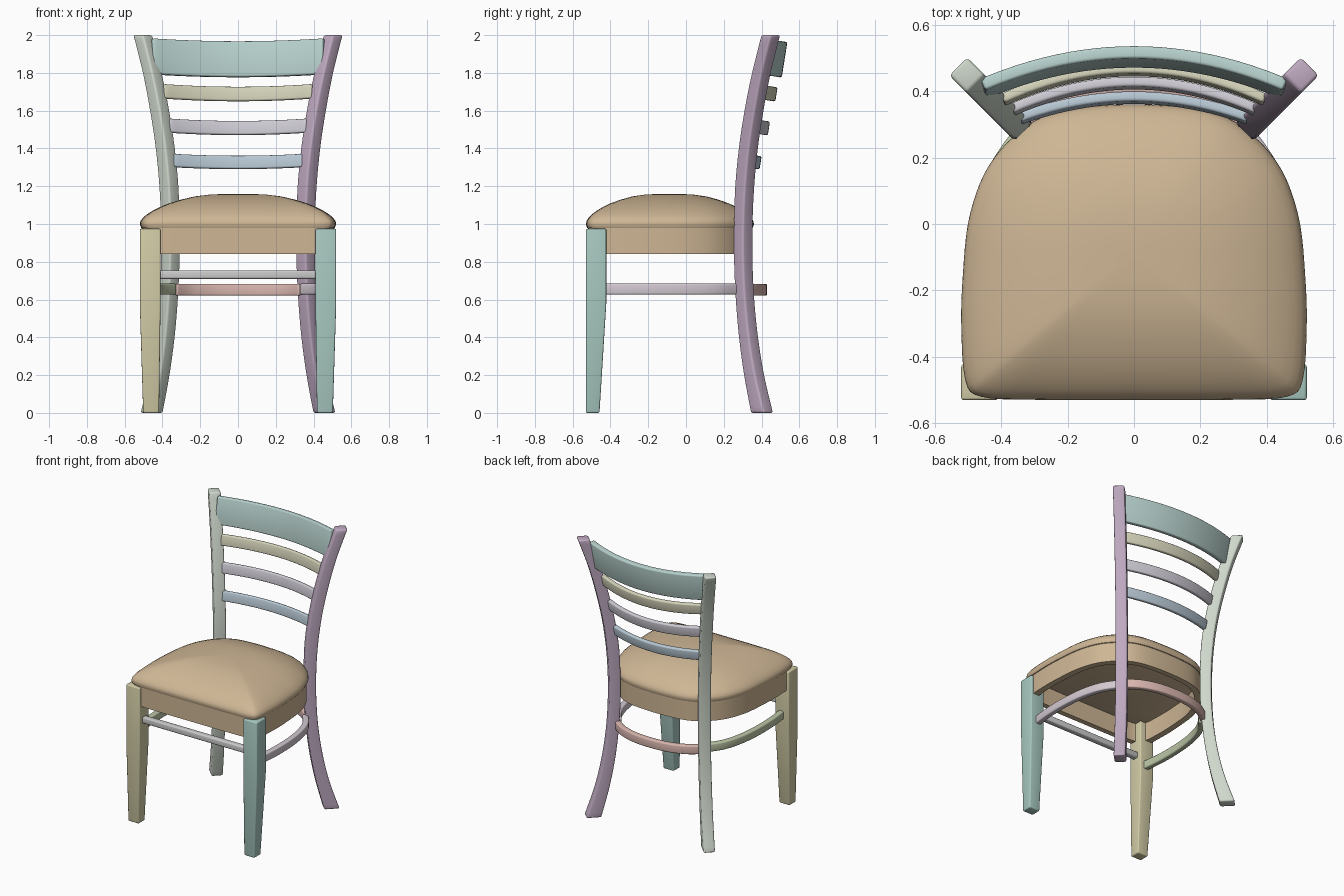
import bpy, bmesh, math
from mathutils import Vector

if "Cube" in bpy.data.objects:
    bpy.data.objects.remove(bpy.data.objects["Cube"])


def material(name, rgb):
    m = bpy.data.materials.new(name)
    m.diffuse_color = (*rgb, 1)
    m.use_nodes = True
    m.node_tree.nodes["Principled BSDF"].inputs["Base Color"].default_value = m.diffuse_color
    return m


def loft(name, rings, rgb, bevel=0.0, loop=False):
    """Skin a list of point rings; cap the ends, or join last to first."""
    bm = bmesh.new()
    rows = [[bm.verts.new(p) for p in r] for r in rings]
    n = len(rows[0])
    pairs = list(zip(rows, rows[1:])) + ([(rows[-1], rows[0])] if loop else [])
    for a, b in pairs:
        for i in range(n):
            j = (i + 1) % n
            bm.faces.new((a[i], a[j], b[j], b[i]))
    if not loop:
        bm.faces.new(rows[0])
        bm.faces.new(rows[-1])
    bmesh.ops.recalc_face_normals(bm, faces=bm.faces[:])
    if bevel:
        edges = [e for e in bm.edges if e.calc_face_angle(0) > 0.8]
        bmesh.ops.bevel(bm, geom=edges, offset=bevel, segments=3, profile=0.5,
                        affect='EDGES', clamp_overlap=True)
    me = bpy.data.meshes.new(name)
    bm.to_mesh(me)
    bm.free()
    me.materials.append(material(name, rgb))
    ob = bpy.data.objects.new(name, me)
    bpy.context.collection.objects.link(ob)
    bpy.ops.object.select_all(action='DESELECT')
    ob.select_set(True)
    bpy.context.view_layer.objects.active = ob
    bpy.ops.object.shade_smooth_by_angle(angle=math.radians(42))
    return ob


def spline(pts, steps=5, closed=False):
    """Catmull-Rom curve through points of any dimension."""
    n = len(pts)
    at = (lambda i: pts[i % n]) if closed else (lambda i: pts[min(max(i, 0), n - 1)])
    out = []
    for i in range(n if closed else n - 1):
        for k in range(steps):
            t = k / steps
            out.append(tuple(
                0.5 * (2 * b + (c - a) * t + (2 * a - 5 * b + 4 * c - d) * t * t
                       + (3 * b - a - 3 * c + d) * t ** 3)
                for a, b, c, d in zip(at(i - 1), at(i), at(i + 1), at(i + 2))))
    if not closed:
        out.append(tuple(pts[-1]))
    return out


def bar(name, path, z, height, thick, rgb, lean=0.0, pivot_y=0.0, bevel=0.009):
    """Sweep a rectangle along a flat path, then lean it backwards."""
    c, s = math.cos(lean), math.sin(lean)
    rings = []
    for i, p in enumerate(path):
        a, b = path[max(i - 1, 0)], path[min(i + 1, len(path) - 1)]
        d = Vector((b[0] - a[0], b[1] - a[1])).normalized()
        ring = []
        for u, v in ((-1, -1), (1, -1), (1, 1), (-1, 1)):
            x = p[0] - d.y * u * thick / 2
            y = p[1] + d.x * u * thick / 2 - pivot_y
            w = v * height / 2
            ring.append((x, pivot_y + y * c + w * s, z - y * s + w * c))
        rings.append(ring)
    return loft(name, rings, rgb, bevel)


def arc(xe, ye, yc, n=24):
    """Shallow bow from (-xe, ye) through (0, yc) to (xe, ye)."""
    ts = [2 * i / n - 1 for i in range(n + 1)]
    return [(xe * t, yc - (yc - ye) * t * t) for t in ts]


# Seat outline, shared by cushion and apron
half = [(0.3, -0.529), (0.46, -0.52), (0.508, -0.47), (0.52, -0.3), (0.515, -0.15),
        (0.5, 0.0), (0.465, 0.12), (0.42, 0.2), (0.36, 0.265), (0.28, 0.32), (0.17, 0.35)]
outline = spline([(0, -0.53)] + half + [(0, 0.36)] + [(-x, y) for x, y in reversed(half)],
                 4, closed=True)
CY = -0.09


def seat_ring(r, z):
    return [(x * r, CY + (y - CY) * r, z) for x, y in outline]


BROWN = (0.62, 0.47, 0.30)
cushion = [(0.95, 0.972), (0.985, 0.98), (1.0, 0.998), (0.993, 1.015), (0.97, 1.032),
           (0.93, 1.05), (0.87, 1.07), (0.79, 1.091), (0.7, 1.11), (0.58, 1.129),
           (0.44, 1.146), (0.3, 1.155), (0.15, 1.159), (0.04, 1.16)]
loft("seat_cushion", [seat_ring(r, z) for r, z in cushion], BROWN)
loft("seat_apron", [seat_ring(0.975, 0.84), seat_ring(0.975, 0.985),
                    seat_ring(0.89, 0.985), seat_ring(0.89, 0.84)], BROWN, loop=True)

# Rear posts: square bars turned 45 degrees, bowed front to back (front edge y, z)
post = spline([(0.34, 0.125, 0.0), (0.303, 0.115, 0.2), (0.276, 0.11, 0.4),
               (0.259, 0.107, 0.6), (0.25, 0.107, 0.8), (0.25, 0.107, 1.0),
               (0.256, 0.11, 1.2), (0.275, 0.11, 1.4), (0.305, 0.11, 1.6),
               (0.345, 0.108, 1.8), (0.395, 0.108, 2.0)], 4)
T = 0.027
leg_colours = {-1: ((0.62, 0.68, 0.60), (0.64, 0.60, 0.38)),
               1: ((0.52, 0.40, 0.53), (0.39, 0.58, 0.53))}
for side, label in ((-1, "left"), (1, "right")):
    back_rgb, front_rgb = leg_colours[side]
    rings = []
    for y, w, z in post:
        f, b = y + T, y + w - T
        rings.append([(side * (q + 0.055 + u * T), q - u * T, z)
                      for q, u in ((f, -1), (f, 1), (b, 1), (b, -1))])
    loft("rear_post_" + label, rings, back_rgb, 0.011)

    # Front legs, tapering below the stretchers
    rings = [[(side * x, y, z) for x, y in ((x0, -0.53), (x1, -0.53), (x1, y1), (x0, y1))]
             for x0, x1, y1, z in ((0.418, 0.502, -0.458, 0), (0.41, 0.52, -0.422, 0.58),
                                   (0.41, 0.52, -0.422, 0.975))]
    loft("front_leg_" + label, rings, front_rgb, 0.008)

    # Side stretchers bowed outwards
    path = spline([(side * x, y) for x, y in ((0.455, -0.45), (0.472, -0.3), (0.473, -0.12),
                                              (0.455, 0.04), (0.415, 0.17), (0.34, 0.28))])
    bar("side_stretcher_" + label, path, 0.655, 0.058, 0.04,
        (0.50, 0.56, 0.38) if side < 0 else (0.65, 0.58, 0.64))

# Front and back stretchers
bar("front_stretcher", [(-0.43, -0.475), (0.43, -0.475)], 0.732, 0.044, 0.042,
    (0.62, 0.60, 0.62))
bar("back_stretcher", spline([(-0.335, 0.3), (-0.25, 0.36), (-0.13, 0.4), (0, 0.41),
                              (0.13, 0.4), (0.25, 0.36), (0.335, 0.3)]),
    0.652, 0.063, 0.038, (0.70, 0.47, 0.43))

# Backrest: crest rail and three slats
LEAN = math.radians(9)
for name, xe, ye, yc, z, h, t, rgb in (
        ("crest_rail", 0.455, 0.405, 0.503, 1.872, 0.19, 0.038, (0.47, 0.63, 0.60)),
        ("upper_slat", 0.395, 0.372, 0.464, 1.688, 0.076, 0.03, (0.66, 0.65, 0.49)),
        ("middle_slat", 0.368, 0.342, 0.424, 1.508, 0.074, 0.03, (0.62, 0.60, 0.66)),
        ("lower_slat", 0.345, 0.316, 0.380, 1.326, 0.07, 0.03, (0.48, 0.58, 0.66))):
    bar(name, arc(xe, ye, yc), z, h, t, rgb, LEAN, yc)
